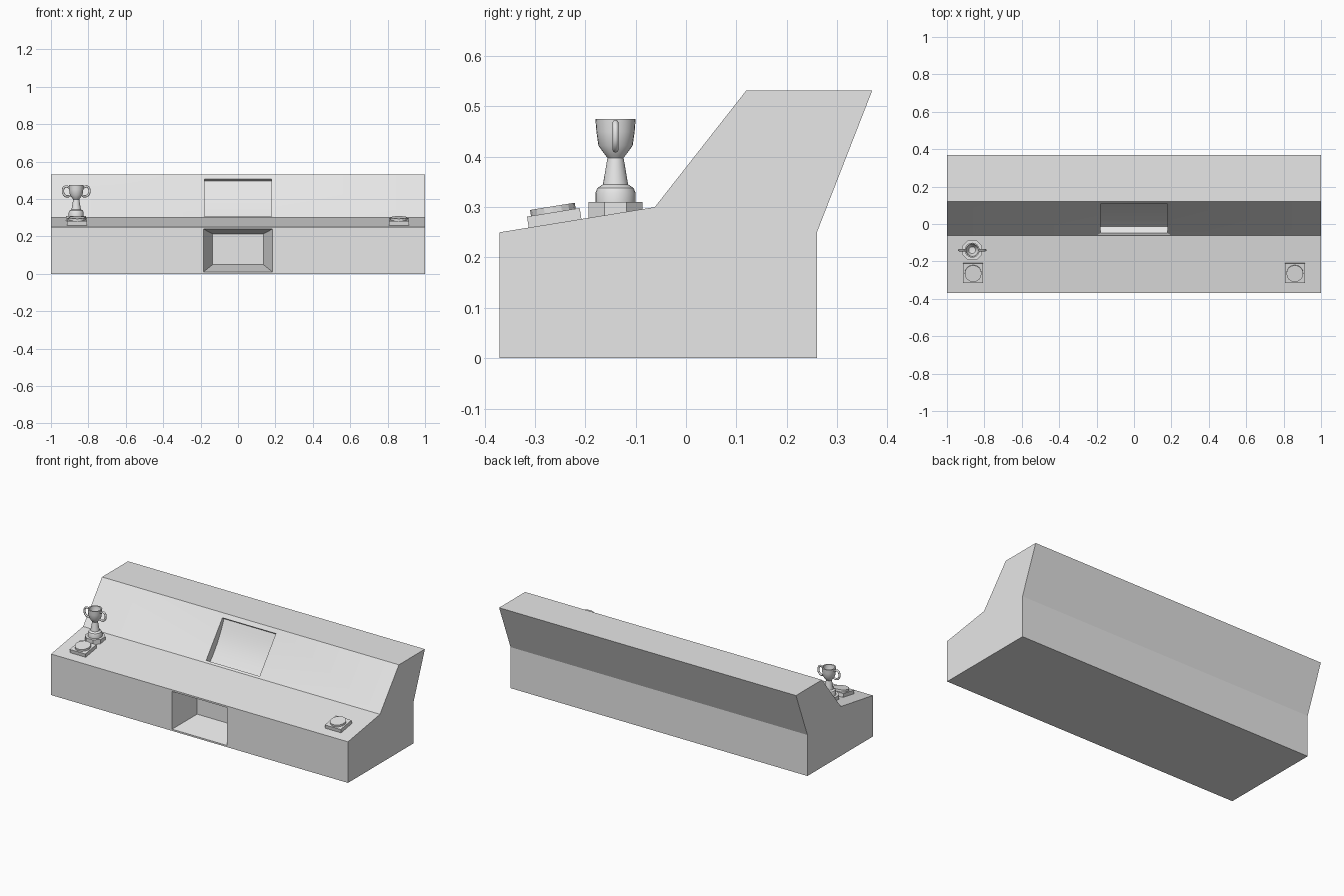
import bpy, bmesh, math
from mathutils import Matrix, Vector

if "Cube" in bpy.data.objects:
    bpy.data.objects.remove(bpy.data.objects["Cube"])

grey = bpy.data.materials.new("light_grey")
grey.use_nodes = True
grey.diffuse_color = (0.8, 0.8, 0.8, 1)
grey.node_tree.nodes["Principled BSDF"].inputs["Base Color"].default_value = (0.8, 0.8, 0.8, 1)


def finish(name, bm, matrix=Matrix()):
    bmesh.ops.recalc_face_normals(bm, faces=bm.faces)
    mesh = bpy.data.meshes.new(name)
    bm.to_mesh(mesh)
    bm.free()
    mesh.materials.append(grey)
    obj = bpy.data.objects.new(name, mesh)
    obj.matrix_world = matrix
    bpy.context.collection.objects.link(obj)
    return obj


def smooth(obj, angle=35):
    bpy.ops.object.select_all(action='DESELECT')
    obj.select_set(True)
    bpy.context.view_layer.objects.active = obj
    bpy.ops.object.shade_smooth_by_angle(angle=math.radians(angle))


def loft(name, start, end):
    """Closed solid between two matching loops of points."""
    bm = bmesh.new()
    a = [bm.verts.new(p) for p in start]
    b = [bm.verts.new(p) for p in end]
    bm.faces.new(a)
    bm.faces.new(b)
    for i in range(len(a)):
        j = (i + 1) % len(a)
        bm.faces.new((a[i], a[j], b[j], b[i]))
    return finish(name, bm)


def extrude_x(name, profile, half):
    return loft(name, [(-half, y, z) for y, z in profile], [(half, y, z) for y, z in profile])


def cut(target, cutter):
    cutter.hide_render = True
    bpy.context.view_layer.objects.active = target
    mod = target.modifiers.new("cut", 'BOOLEAN')
    mod.operation = 'DIFFERENCE'
    mod.solver = 'EXACT'
    mod.object = cutter
    bpy.ops.object.modifier_apply(modifier=mod.name)
    bpy.data.objects.remove(cutter)


# Console body, extruded from its side profile
foot, head = Vector((-0.062, 0.30)), Vector((0.12, 0.532))
body = extrude_x("console_body", [(-0.37, 0), (0.26, 0), (0.26, 0.25), (0.37, 0.532),
                                  head, foot, (-0.37, 0.25)], 1)

# Tapered recess in the front
def front_rect(y, w, z0, z1):
    return [(-w, y, z0), (w, y, z0), (w, y, z1), (-w, y, z1)]


grow = 0.1  # extends the taper ahead of the front face
cut(body, loft("front_recess_cutter",
               front_rect(-0.37 - 0.17 * grow, 0.185 + 0.05 * grow, 0.01 - 0.04 * grow, 0.24 + 0.027 * grow),
               front_rect(-0.20, 0.135, 0.05, 0.213)))

# Screen opening in the sloping face: shallow bevelled rim, then a curved panel
along = (head - foot).normalized()
inward = Vector((along.y, -along.x))
length = (head - foot).length


def on_slope(s, depth):
    return foot + along * s + inward * depth


def slope_rect(w, s0, s1, depth):
    lo, hi = on_slope(s0, depth), on_slope(s1, depth)
    return [(-w, *lo), (w, *lo), (w, *hi), (-w, *hi)]


low, high = 0.014, length - 0.027
cut(body, loft("rim_cutter", slope_rect(0.2, 0.002, length - 0.002, -0.001),
               slope_rect(0.181, low, high, 0.005)))
panel = []
for i in range(17):
    t = i / 16
    depth = 0.05 - 0.026 * t + 0.012 * math.sin(math.pi * t)
    panel.append(on_slope(low + (high - low) * t, depth))
cut(body, extrude_x("screen_cutter", [on_slope(high, -0.02), on_slope(low, -0.02)] + panel, 0.18))
smooth(body, 20)

# Buttons, tilted with the desk
tilt = math.atan2(0.05, 0.308)
for side, x in (("right", -0.86), ("left", 0.86)):
    place = Matrix.Translation((x, -0.26, 0.268)) @ Matrix.Rotation(tilt, 4, 'X')
    bm = bmesh.new()
    bmesh.ops.create_cube(bm, size=1, matrix=Matrix.Translation((0, 0, 0.01)) @ Matrix.Diagonal((0.106, 0.106, 0.024, 1)))
    finish(side + "_button_base", bm, place)
    bm = bmesh.new()
    bmesh.ops.create_cone(bm, cap_ends=True, segments=16, radius1=0.045, radius2=0.045, depth=0.014,
                          matrix=Matrix.Translation((0, 0, 0.027)))
    finish(side + "_button_cap", bm, place)

# Trophy: plinth, turned cup and two handles
cx, cy = -0.865, -0.14
bm = bmesh.new()
bmesh.ops.create_cone(bm, cap_ends=True, segments=8, radius1=0.058, radius2=0.058, depth=0.04,
                      matrix=Matrix.Translation((cx, cy, 0.29)) @ Matrix.Rotation(math.pi / 8, 4, 'Z'))
finish("trophy_plinth", bm)

outline = [(0, 0.308), (0.04, 0.308), (0.04, 0.328), (0.036, 0.338), (0.025, 0.345), (0.016, 0.398),
           (0.02, 0.403), (0.034, 0.422), (0.038, 0.45), (0.04, 0.475),
           (0.033, 0.475), (0.03, 0.43), (0.018, 0.413), (0, 0.41)]
bm = bmesh.new()
verts = [bm.verts.new((r, 0, z)) for r, z in outline]
edges = [bm.edges.new(pair) for pair in zip(verts, verts[1:])]
bmesh.ops.spin(bm, geom=verts + edges, cent=(0, 0, 0), axis=(0, 0, 1), angle=2 * math.pi, steps=24)
bmesh.ops.remove_doubles(bm, verts=bm.verts, dist=0.0001)
smooth(finish("trophy_cup", bm, Matrix.Translation((cx, cy, 0))))

for side, sign in (("right", -1), ("left", 1)):
    curve = bpy.data.curves.new(side + "_trophy_handle", 'CURVE')
    curve.dimensions = '3D'
    curve.bevel_depth = 0.006
    curve.bevel_resolution = 2
    curve.resolution_u = 6
    curve.use_fill_caps = True
    spline = curve.splines.new('BEZIER')
    path = [(0.036, 0.46), (0.058, 0.467), (0.071, 0.446), (0.058, 0.417), (0.031, 0.416)]
    spline.bezier_points.add(len(path) - 1)
    for point, (r, z) in zip(spline.bezier_points, path):
        point.co = (cx + sign * r, cy, z)
        point.handle_left_type = point.handle_right_type = 'AUTO'
    curve.materials.append(grey)
    bpy.context.collection.objects.link(bpy.data.objects.new(side + "_trophy_handle", curve))
